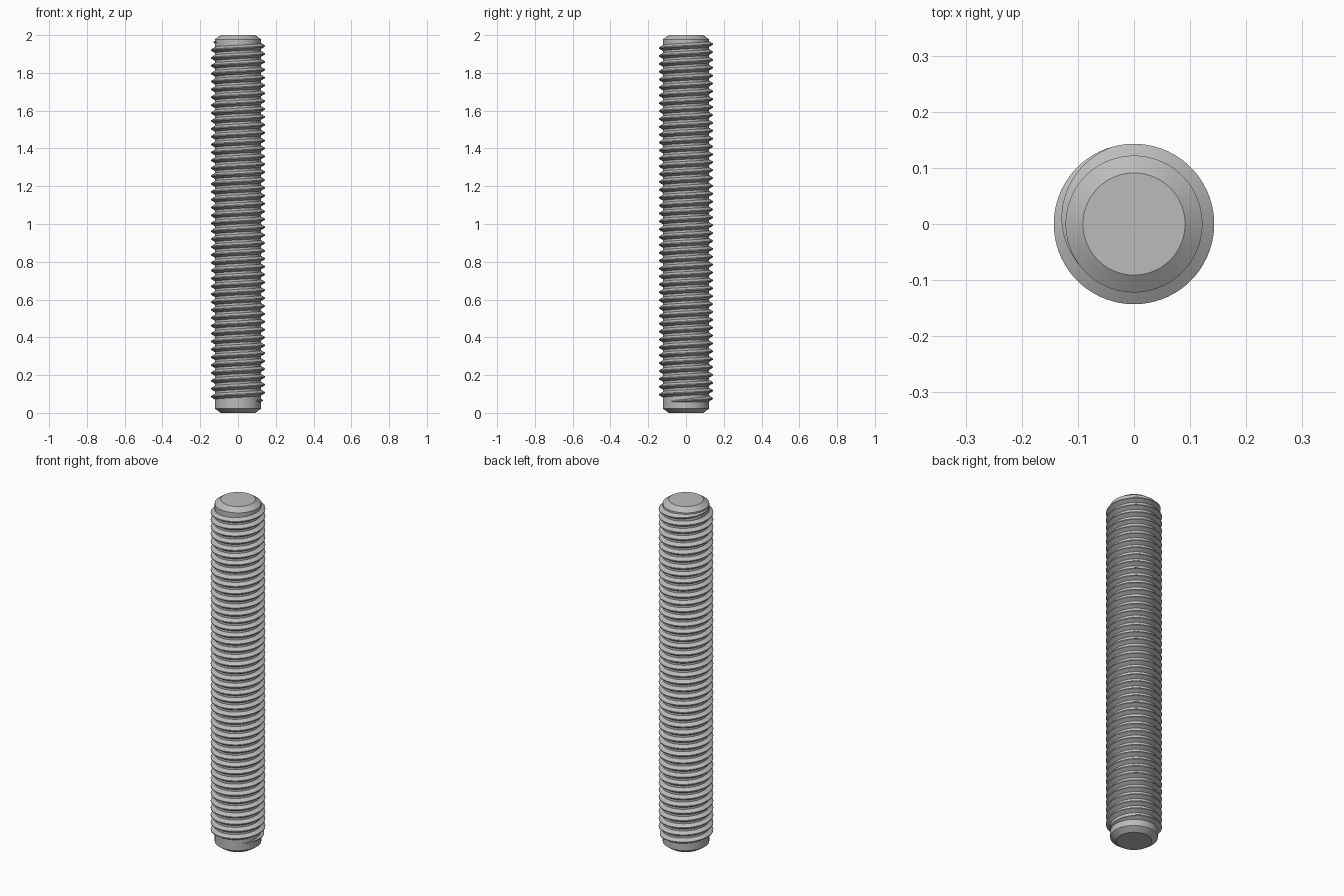
import bpy, bmesh
from math import sin, cos, pi, radians

cube = bpy.data.objects.get("Cube")
if cube:
    bpy.data.objects.remove(cube, do_unlink=True)

SEGMENTS = 72
CORE_R, CREST_R, TIP_R = 0.122, 0.143, 0.091
CHAMFER = 0.022
PITCH = 0.0417

steel = bpy.data.materials.new("steel grey")
steel.use_nodes = True
colour = (0.5, 0.5, 0.5, 1)
steel.diffuse_color = colour
steel.node_tree.nodes["Principled BSDF"].inputs["Base Color"].default_value = colour


def finish(name, bm):
    bmesh.ops.recalc_face_normals(bm, faces=bm.faces)
    mesh = bpy.data.meshes.new(name)
    bm.to_mesh(mesh)
    bm.free()
    mesh.materials.append(steel)
    obj = bpy.data.objects.new(name, mesh)
    bpy.context.collection.objects.link(obj)
    bpy.ops.object.select_all(action='DESELECT')
    obj.select_set(True)
    bpy.context.view_layer.objects.active = obj
    bpy.ops.object.shade_smooth_by_angle(angle=radians(25))


def loft(bm, rings, closed):
    """Skin neighbouring rings of vertices and cap both ends."""
    count = len(rings[0])
    for a, b in zip(rings, rings[1:]):
        for i in range(count):
            j = (i + 1) % count
            bm.faces.new((a[i], a[j], b[j], b[i]))
    if closed:
        bm.faces.new(rings[0])
        bm.faces.new(rings[-1])


# Plain core with chamfered ends
bm = bmesh.new()
rings = []
for r, z in ((TIP_R, 0), (CORE_R, CHAMFER), (CORE_R, 2 - CHAMFER), (TIP_R, 2)):
    angles = [2 * pi * i / SEGMENTS for i in range(SEGMENTS)]
    rings.append([bm.verts.new((r * cos(a), r * sin(a), z)) for a in angles])
loft(bm, rings, True)
finish("core", bm)

# Right-handed helical thread that fades into the core at both ends
bm = bmesh.new()
rings = []
start, end = radians(-45), radians(215) + 2 * pi * 45
fade = radians(110)
z_end = 1.967
steps = round((end - start) / (2 * pi) * SEGMENTS)
for s in range(steps + 1):
    a = start + (end - start) * s / steps
    height = max(0.03, min(1, (a - start) / fade, (end - a) / fade))
    z = z_end - (end - a) / (2 * pi) * PITCH
    crest = CORE_R + (CREST_R - CORE_R) * height
    crest_half = PITCH / 16
    root_half = crest_half + (crest - CORE_R) * 0.6
    profile = ((CORE_R - 0.004, -root_half), (CORE_R, -root_half), (crest, -crest_half),
               (crest, crest_half), (CORE_R, root_half), (CORE_R - 0.004, root_half))
    rings.append([bm.verts.new((r * cos(a), r * sin(a), z + dz)) for r, dz in profile])
loft(bm, rings, True)
finish("thread", bm)
